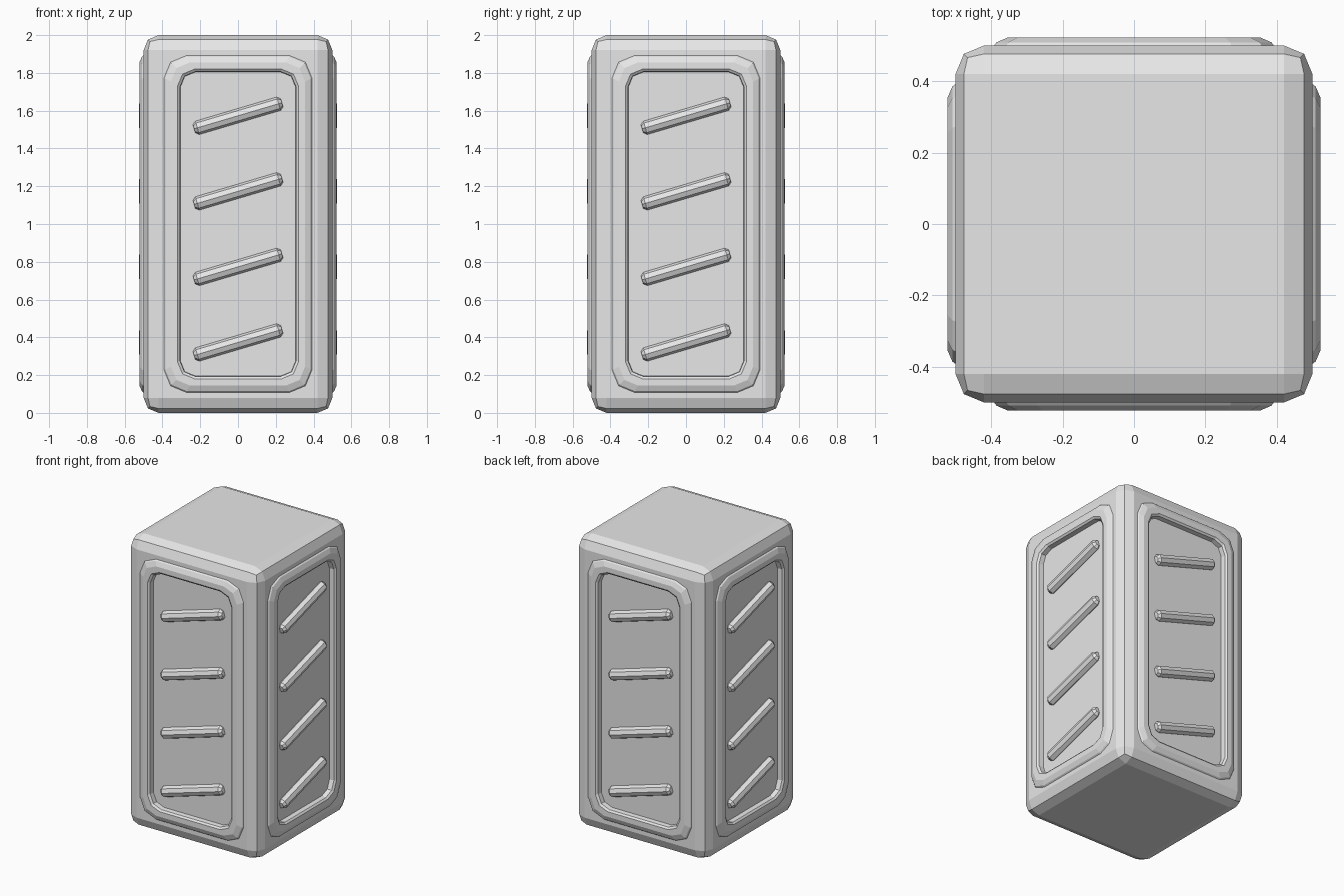
import bpy, bmesh, math
from mathutils import Matrix, Vector

cube = bpy.data.objects.get("Cube")
if cube:
    bpy.data.objects.remove(cube, do_unlink=True)

HALF, HEIGHT, BEVEL = 0.5, 2.0, 0.08

grey = bpy.data.materials.new("plain_grey")
grey.use_nodes = True
grey.diffuse_color = (0.8, 0.8, 0.8, 1)
grey.node_tree.nodes["Principled BSDF"].inputs["Base Color"].default_value = (0.8, 0.8, 0.8, 1)


def make_object(name, bm, turn=0.0):
    mesh = bpy.data.meshes.new(name)
    bm.to_mesh(mesh)
    bm.free()
    mesh.materials.append(grey)
    obj = bpy.data.objects.new(name, mesh)
    obj.rotation_euler.z = turn
    bpy.context.collection.objects.link(obj)
    return obj


def rounded_loop(bm, half_w, half_h, radius, depth):
    """Rectangle facing -y with two-segment rounded corners."""
    verts = []
    for corner in range(4):
        mid = math.radians(45 + 90 * corner)
        cx = math.copysign(half_w - radius, math.cos(mid))
        cz = math.copysign(half_h - radius, math.sin(mid))
        for step in (-1, 0, 1):
            a = mid + step * math.pi / 4
            verts.append(bm.verts.new((cx + radius * math.cos(a), -depth,
                                       HEIGHT / 2 + cz + radius * math.sin(a))))
    return verts


def bridge(bm, a, b):
    n = len(a)
    for i in range(n):
        j = (i + 1) % n
        bm.faces.new((a[i], a[j], b[j], b[i]))


# Bevelled body shell, open where the side panels fit
bm = bmesh.new()
bmesh.ops.create_cube(bm, size=1, matrix=Matrix.Translation((0, 0, HEIGHT / 2))
                      @ Matrix.Diagonal((2 * HALF, 2 * HALF, HEIGHT, 1)))
bmesh.ops.bevel(bm, geom=bm.edges[:], offset=BEVEL, segments=2, profile=0.5, affect='EDGES')
bm.normal_update()
sides = [f for f in bm.faces if abs(f.normal.z) < 0.01 and f.calc_area() > 1]
bmesh.ops.delete(bm, geom=sides, context='FACES')
make_object("body_shell", bm)

# Panel steps from the shell edge, over the raised frame, to the recess:
# half width, corner radius, depth
STEPS = [(HALF - BEVEL, 0.0, 0.50), (0.392, 0.12, 0.50), (0.385, 0.115, 0.509),
         (0.355, 0.10, 0.522), (0.32, 0.09, 0.522), (0.308, 0.085, 0.512),
         (0.305, 0.08, 0.48)]


def side_panel(name, turn):
    bm = bmesh.new()
    loops = [rounded_loop(bm, w, w + 0.5, r, d) for w, r, d in STEPS]
    for outer, inner in zip(loops, loops[1:]):
        bridge(bm, outer, inner)
    bm.faces.new(loops[-1])
    bmesh.ops.remove_doubles(bm, verts=bm.verts[:], dist=0.0001)
    bmesh.ops.recalc_face_normals(bm, faces=bm.faces[:])
    bm.normal_update()
    if max(bm.faces, key=lambda f: f.calc_area()).normal.y > 0:
        bmesh.ops.reverse_faces(bm, faces=bm.faces[:])
    make_object(name, bm, turn)


def slanted_bar(name, z, turn):
    """Eight-sided bar with tapered ends, half sunk into the panel."""
    length, radius = 0.485, 0.037
    bm = bmesh.new()
    rings = []
    for x, r in ((-length / 2, 0.6), (-length / 2 + 0.018, 1),
                 (length / 2 - 0.018, 1), (length / 2, 0.6)):
        rings.append([bm.verts.new((x, r * radius * math.cos(k * math.pi / 4),
                                    r * radius * math.sin(k * math.pi / 4))) for k in range(8)])
    for a, b in zip(rings, rings[1:]):
        bridge(bm, a, b)
    bm.faces.new(rings[0])
    bm.faces.new(rings[-1])
    bmesh.ops.recalc_face_normals(bm, faces=bm.faces[:])
    bm.transform(Matrix.Translation(Vector((0, -0.486, z)))
                 @ Matrix.Rotation(math.radians(-16.5), 4, 'Y'))
    make_object(name, bm, turn)


# Same framed panel and four bars on every side
for i, side in enumerate(("front", "left", "back", "right")):
    turn = i * math.pi / 2
    side_panel(side + "_panel", turn)
    for n in range(4):
        slanted_bar(f"{side}_bar_{n + 1}", 0.373 + 0.4 * n, turn)
